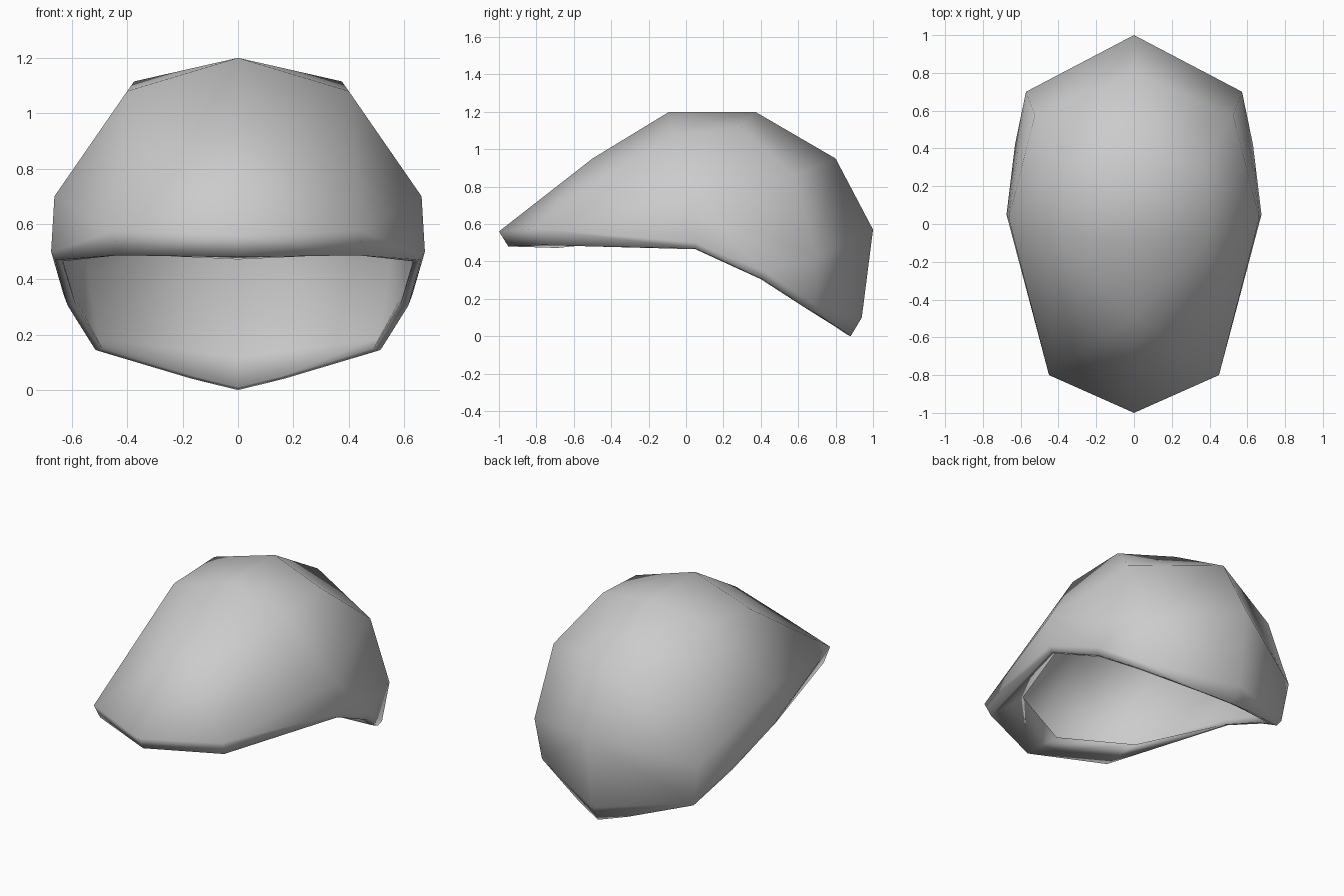
import bpy
import bmesh
from mathutils import Vector

if "Cube" in bpy.data.objects:
    bpy.data.objects.remove(bpy.data.objects["Cube"], do_unlink=True)

# Control points of the left half of the cap
CROWN = {
    "brow": (0, -1, .56), "front": (0, -.5, .95), "top_front": (0, -.09, 1.2),
    "top_back": (0, .37, 1.2), "back": (0, .8, .95), "nape": (0, 1, .57),
    "neck": (0, .94, .1), "corner": (.45, -.8, .575), "side": (.663, .03, .7),
    "shoulder_front": (.4, -.07, 1.08), "shoulder_back": (.375, .3, 1.115),
    "back_side": (.525, .575, .86), "back_corner": (.572, .7, .42),
    "low_side": (.675, .05, .5), "low_middle": (.63, .42, .345),
    "low_back": (.53, .685, .17),
}
# Outer and inner edge of the opening, front to back
RIM = {
    "rim_front": ((0, -.95, .48), (0, -.69, .472)),
    "rim_corner": ((.435, -.76, .487), (.42, -.49, .492)),
    "rim_side": ((.66, .05, .47), (.635, .05, .465)),
    "rim_middle": ((.615, .41, .305), (.585, .4, .305)),
    "rim_back": ((.515, .66, .145), (.49, .64, .15)),
    "rim_neck": ((.17, .82, .042), (.16, .8, .05)),
    "rim_end": ((0, .88, 0), (0, .86, .01)),
}
FACES = [
    # Front slope
    "brow corner front", "front corner shoulder_front",
    "front shoulder_front top_front", "corner side shoulder_front",
    # Top and back
    "top_front shoulder_front shoulder_back top_back",
    "top_back shoulder_back back_side", "top_back back_side back",
    "back back_side back_corner nape",
    # Sides
    "side back_side shoulder_back shoulder_front",
    "corner low_side side", "side low_side low_middle",
    "side low_middle back_corner back_side",
    "low_middle low_back back_corner", "nape back_corner low_back neck",
    # Band turning in towards the opening
    "brow rim_front rim_corner corner", "corner rim_corner rim_side low_side",
    "low_side rim_side rim_middle low_middle",
    "low_middle rim_middle rim_back low_back",
    "low_back rim_back rim_neck neck", "neck rim_neck rim_end",
]
CENTRE = Vector((0, .1, .5))
LINING_SCALE = .95

bm = bmesh.new()
outer = {name: bm.verts.new(p) for name, p in CROWN.items()}
inner = {name: bm.verts.new(CENTRE.lerp(Vector(p), LINING_SCALE))
         for name, p in CROWN.items()}
for name, (p, q) in RIM.items():
    outer[name] = bm.verts.new(p)
    inner[name] = bm.verts.new(q)

# Outer skin and lining
for skin in (outer, inner):
    for face in FACES:
        bm.faces.new([skin[n] for n in face.split()])

# Lip joining the two skins
names = list(RIM)
for a, b in zip(names, names[1:]):
    bm.faces.new((outer[a], outer[b], inner[b], inner[a]))

# Right half by mirroring
bmesh.ops.mirror(bm, geom=bm.verts[:] + bm.edges[:] + bm.faces[:],
                 axis="X", merge_dist=.001)
bmesh.ops.remove_doubles(bm, verts=bm.verts[:], dist=.001)
bmesh.ops.recalc_face_normals(bm, faces=bm.faces[:])
for face in bm.faces:
    face.smooth = True

mesh = bpy.data.meshes.new("cap_shell")
bm.to_mesh(mesh)
bm.free()
cap = bpy.data.objects.new("cap_shell", mesh)
bpy.context.collection.objects.link(cap)

# Plain grey
grey = bpy.data.materials.new("light_grey")
grey.use_nodes = True
colour = (.6, .6, .6, 1)
grey.diffuse_color = colour
grey.node_tree.nodes["Principled BSDF"].inputs["Base Color"].default_value = colour
mesh.materials.append(grey)
